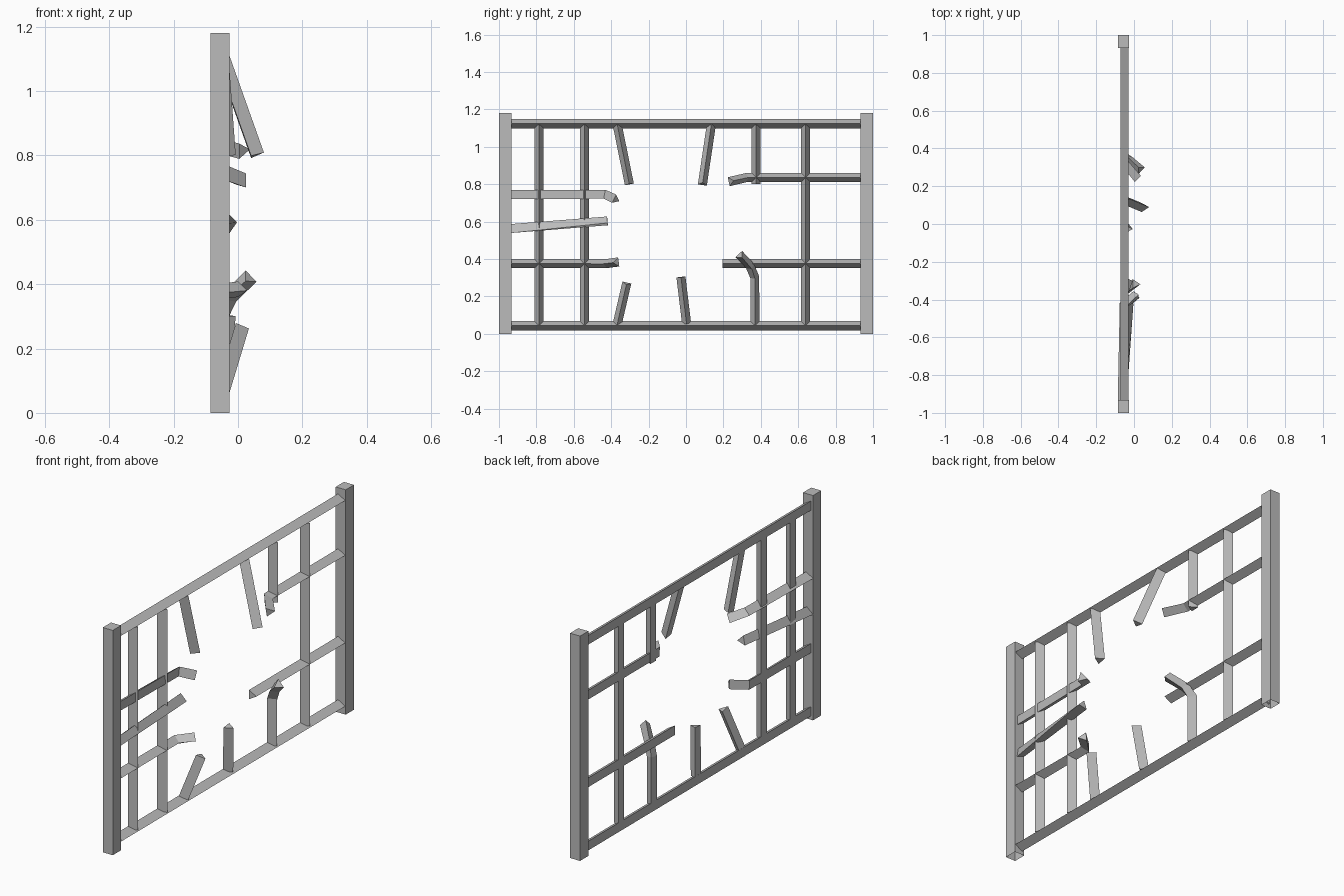
import bpy, bmesh, math
from mathutils import Vector, Matrix

cube = bpy.data.objects.get("Cube")
if cube:
    bpy.data.objects.remove(cube, do_unlink=True)

steel = bpy.data.materials.new("grey_steel")
steel.use_nodes = True
steel.diffuse_color = (0.5, 0.5, 0.5, 1)
steel.node_tree.nodes["Principled BSDF"].inputs["Base Color"].default_value = (0.5, 0.5, 0.5, 1)

BAR_X = -0.058    # centre plane of the grille
RADIUS = 0.028    # circumradius of the three-sided bars


def add_object(name, bm):
    bmesh.ops.recalc_face_normals(bm, faces=bm.faces)
    mesh = bpy.data.meshes.new(name)
    bm.to_mesh(mesh)
    bm.free()
    mesh.materials.append(steel)
    bpy.context.collection.objects.link(bpy.data.objects.new(name, mesh))


def post(name, y):
    bm = bmesh.new()
    place = Matrix.Translation((-0.056, y, 0.59)) @ Matrix.Diagonal((0.058, 0.068, 1.18, 1))
    bmesh.ops.create_cube(bm, size=1, matrix=place)
    bm.normal_update()
    # The foot of the tube is open
    bmesh.ops.delete(bm, geom=[f for f in bm.faces if f.normal.z < -0.9], context='FACES_ONLY')
    add_object(name, bm)


def bar(name, points, roll=0, end_roll=None):
    """Triangular bar swept along (y, z) or (y, z, x) points, edge facing +x."""
    path = [Vector((p[2] if len(p) > 2 else BAR_X, p[0], p[1])) for p in points]
    last = len(path) - 1
    end_roll = roll if end_roll is None else end_roll
    bm = bmesh.new()
    rings = []
    for i, p in enumerate(path):
        before = (p - path[i - 1]).normalized() if i else Vector()
        after = (path[i + 1] - p).normalized() if i < last else Vector()
        t = (before + after).normalized()
        u = Vector((1, 0, 0))
        u = (u - t * u.dot(t)).normalized()
        v = t.cross(u)
        turn = math.radians(roll + (end_roll - roll) * i / last)
        angles = [turn + k * math.tau / 3 for k in range(3)]
        rings.append([bm.verts.new(p + RADIUS * (u * math.cos(a) + v * math.sin(a))) for a in angles])
    for a, b in zip(rings, rings[1:]):
        for k in range(3):
            n = (k + 1) % 3
            bm.faces.new((a[k], a[n], b[n], b[k]))
    bm.faces.new(rings[0])
    bm.faces.new(rings[-1])
    add_object(name, bm)


# Frame
post("front_post", -0.966)
post("back_post", 0.966)
bar("top_rail", [(-0.94, 1.123), (0.94, 1.123)])
bar("bottom_rail", [(-0.94, 0.043), (0.94, 0.043)])

# Intact upright bars
for i, y in enumerate((-0.785, -0.543, 0.64)):
    bar(f"upright_bar_{i + 1}", [(y, 0.05), (y, 1.115)])

# Broken upright bars
bar("broken_upright_top_front", [(-0.367, 1.115), (-0.303, 0.8, -0.035)])
bar("broken_upright_top_middle", [(0.135, 1.115), (0.088, 0.8, 0.054)])
bar("broken_upright_top_back", [(0.375, 1.115), (0.375, 0.8)])
bar("broken_upright_bottom_front", [(-0.367, 0.055), (-0.317, 0.27, 0.007)])
bar("broken_upright_bottom_middle", [(0.003, 0.055), (-0.027, 0.303, -0.035)])
bar("bent_upright_bottom_back",
    [(0.368, 0.05), (0.368, 0.3), (0.345, 0.358, -0.03), (0.288, 0.42, 0.035)])

# Broken cross bars
bar("bent_cross_bar_front_top", [(-0.94, 0.745), (-0.43, 0.745, -0.05), (-0.375, 0.718, 0.015)], roll=180)
bar("twisted_cross_bar_front", [(-0.94, 0.56), (-0.42, 0.6, -0.03)], roll=50, end_roll=15)
bar("bent_cross_bar_front_bottom", [(-0.94, 0.375), (-0.43, 0.375), (-0.37, 0.383, 0.01)])
bar("bent_cross_bar_back_top", [(0.94, 0.835), (0.325, 0.835), (0.237, 0.815, 0.015)])
bar("cross_bar_back_bottom", [(0.94, 0.375), (0.195, 0.375)])
